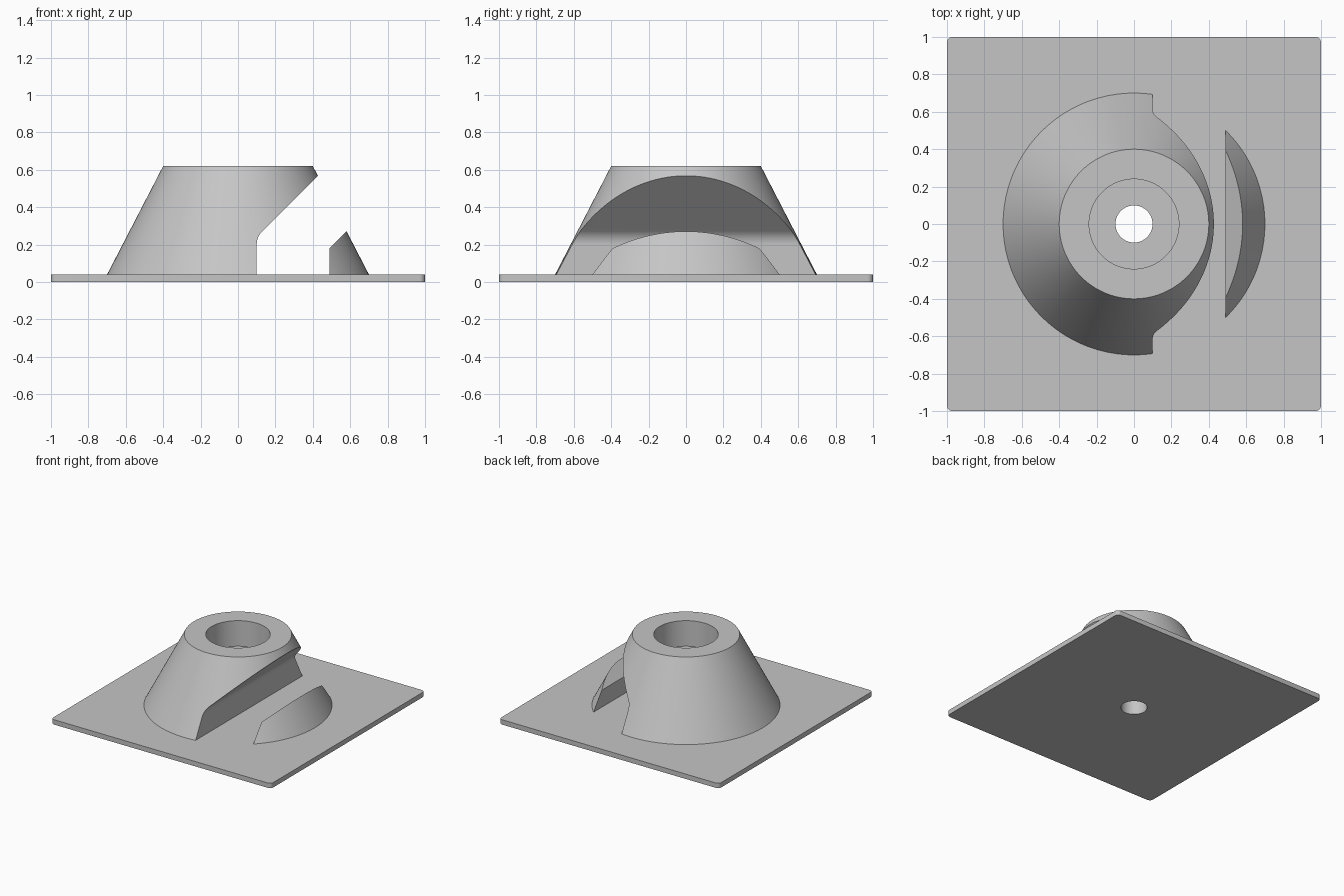
import bpy, bmesh, math

cube = bpy.data.objects.get("Cube")
if cube:
    bpy.data.objects.remove(cube, do_unlink=True)

PLATE_TOP, CONE_TOP = 0.04, 0.62

grey = bpy.data.materials.new("plain grey")
grey.use_nodes = True
grey.diffuse_color = (0.56, 0.56, 0.56, 1)
grey.node_tree.nodes["Principled BSDF"].inputs["Base Color"].default_value = grey.diffuse_color


def make_object(name, bm):
    bmesh.ops.recalc_face_normals(bm, faces=bm.faces)
    mesh = bpy.data.meshes.new(name)
    bm.to_mesh(mesh)
    bm.free()
    mesh.materials.append(grey)
    obj = bpy.data.objects.new(name, mesh)
    bpy.context.collection.objects.link(obj)
    return obj


def extrude_polygon(name, points, offset):
    """Closed prism from a planar outline."""
    bm = bmesh.new()
    face = bm.faces.new([bm.verts.new(p) for p in points])
    result = bmesh.ops.extrude_face_region(bm, geom=[face], use_keep_orig=True)
    moved = [v for v in result["geom"] if isinstance(v, bmesh.types.BMVert)]
    bmesh.ops.translate(bm, verts=moved, vec=offset)
    return make_object(name, bm)


def turned(name, profile, steps=128):
    """Solid of revolution from (radius, z) points, capped at both ends."""
    bm = bmesh.new()
    rings = [[bm.verts.new((r * math.cos(math.tau * i / steps),
                            r * math.sin(math.tau * i / steps), z))
              for i in range(steps)] for r, z in profile]
    for low, high in zip(rings, rings[1:]):
        for i in range(steps):
            j = (i + 1) % steps
            bm.faces.new((low[i], low[j], high[j], high[i]))
    bm.faces.new(rings[0])
    bm.faces.new(rings[-1])
    return make_object(name, bm)


def combine(target, tool, operation):
    mod = target.modifiers.new(operation.title(), "BOOLEAN")
    mod.operation, mod.object, mod.solver = operation, tool, "EXACT"
    bpy.context.view_layer.objects.active = target
    bpy.ops.object.modifier_apply(modifier=mod.name)
    bpy.data.objects.remove(tool, do_unlink=True)


# Square plate with small rounded corners
radius = 0.03
inner = 1 - radius
outline = []
for quarter, (sx, sy) in enumerate([(1, 1), (-1, 1), (-1, -1), (1, -1)]):
    for k in range(7):
        a = math.pi / 2 * (quarter + k / 6)
        outline.append((sx * inner + radius * math.cos(a),
                        sy * inner + radius * math.sin(a), 0))
base = extrude_polygon("mounting_base", outline, (0, 0, PLATE_TOP))

# Truncated cone, sunk a little into the plate
cone = turned("cone", [(0.7, 0.02), (0.7, PLATE_TOP), (0.4, CONE_TOP)])

# Bent slot: upright at the bottom, rounded into a 45 degree slope
bend = 0.1
fillet = [(0.1 + bend * (1 - math.cos(a)), 0.2 + bend * math.sin(a))
          for a in (math.pi / 4 * k / 10 for k in range(11))]
slot = [(0.1, -0.1)] + fillet + [(0.9, 1.04), (0.9, 0.59), (0.49, 0.18), (0.49, -0.1)]
slot_cutter = extrude_polygon("slot_cutter", [(x, -1, z) for x, z in slot], (0, 2, 0))
combine(cone, slot_cutter, "DIFFERENCE")
combine(base, cone, "UNION")

# Stepped bore: wide socket over a narrow through hole
bore = turned("bore_cutter", [(0.099, -0.1), (0.099, 0.41), (0.24, 0.41), (0.24, 0.8)])
combine(base, bore, "DIFFERENCE")

# Smooth round surfaces, crisp edges
bpy.ops.object.select_all(action="DESELECT")
base.select_set(True)
bpy.context.view_layer.objects.active = base
bpy.ops.object.shade_smooth_by_angle(angle=math.radians(25))
